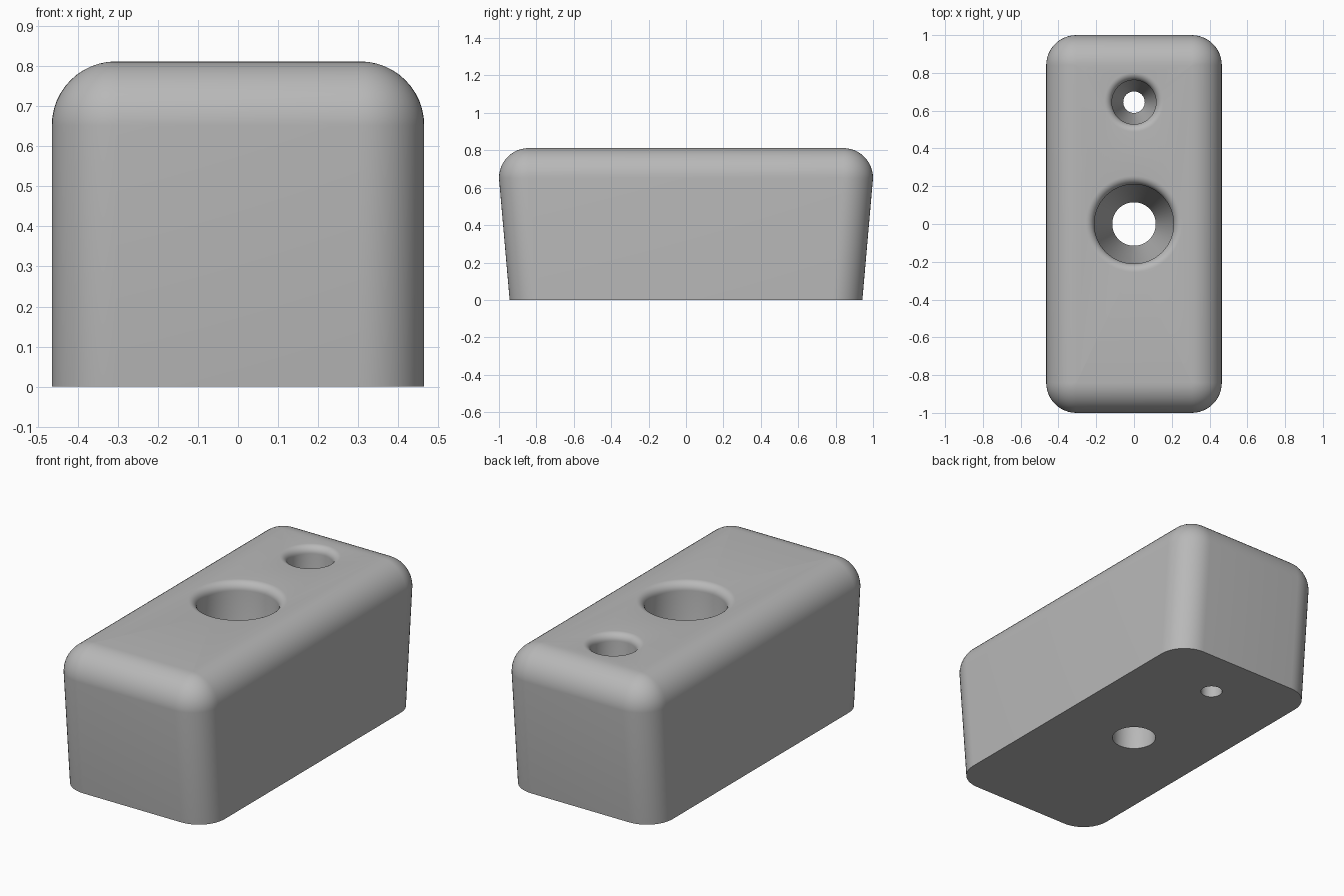
import bpy, bmesh, math

if "Cube" in bpy.data.objects:
    bpy.data.objects.remove(bpy.data.objects["Cube"])

H, R = 0.812, 0.16          # height and edge rounding radius
HX, HY, HY_BASE = 0.465, 1.0, 0.943
SEG = 12                    # segments per quarter round


def rounded_rect(bm, hx, hy, r, cr, z):
    """Ring of a rounded rectangle; r sets the corner centres, cr the corner radius."""
    ring = []
    for q, (sx, sy) in enumerate([(1, 1), (-1, 1), (-1, -1), (1, -1)]):
        for i in range(SEG + 1):
            a = math.pi / 2 * (q + i / SEG)
            ring.append(bm.verts.new((sx * (hx - r) + cr * math.cos(a),
                                      sy * (hy - r) + cr * math.sin(a), z)))
    return ring


def circle(bm, cy, r, z, n=64):
    return [bm.verts.new((r * math.cos(2 * math.pi * i / n),
                          cy + r * math.sin(2 * math.pi * i / n), z)) for i in range(n)]


def loft(bm, rings):
    for a, b in zip(rings, rings[1:]):
        for i in range(len(a)):
            j = (i + 1) % len(a)
            bm.faces.new((a[i], a[j], b[j], b[i]))


bm = bmesh.new()

# Outer shell: drafted ends, rounded upright corners and rounded top edge
rings = [rounded_rect(bm, HX, HY_BASE, R, R, 0)]
for k in range(SEG + 1):
    p = math.pi / 2 * k / SEG
    cr = max(R * math.cos(p), 0.001)
    rings.append(rounded_rect(bm, HX, HY, R, cr, H - R + R * math.sin(p)))
loft(bm, rings)

# Through holes: rounded lip, straight bore, cone, narrow bore
tops, bottoms = [rings[-1]], [rings[0]]
for cy, r_top, r_low, lip, z_cone, z_low in [(0, 0.21, 0.115, 0.045, 0.42, 0.16),
                                             (0.645, 0.117, 0.057, 0.04, 0.42, 0.25)]:
    profile = [(r_top + lip * (1 - math.sin(a)), H - lip * (1 - math.cos(a)))
               for a in [math.pi / 2 * k / 8 for k in range(9)]]
    profile += [(r_top, z_cone), (r_low, z_low), (r_low, 0)]
    hole = [circle(bm, cy, r, z) for r, z in profile]
    loft(bm, hole)
    tops.append(hole[0])
    bottoms.append(hole[-1])

# Flat top and underside, filled around the holes
for loops in (tops, bottoms):
    edges = [bm.edges.get((l[i - 1], l[i])) for l in loops for i in range(len(l))]
    bmesh.ops.triangle_fill(bm, edges=edges, use_beauty=True, use_dissolve=False)
bmesh.ops.recalc_face_normals(bm, faces=bm.faces)

mesh = bpy.data.meshes.new("rounded_block")
bm.to_mesh(mesh)
bm.free()
block = bpy.data.objects.new("rounded_block", mesh)
bpy.context.collection.objects.link(block)

grey = bpy.data.materials.new("plain grey")
grey.diffuse_color = (0.48, 0.48, 0.48, 1)
grey.use_nodes = True
grey.node_tree.nodes["Principled BSDF"].inputs["Base Color"].default_value = grey.diffuse_color
mesh.materials.append(grey)

bpy.context.view_layer.objects.active = block
block.select_set(True)
bpy.ops.object.shade_smooth_by_angle(angle=math.radians(30))
